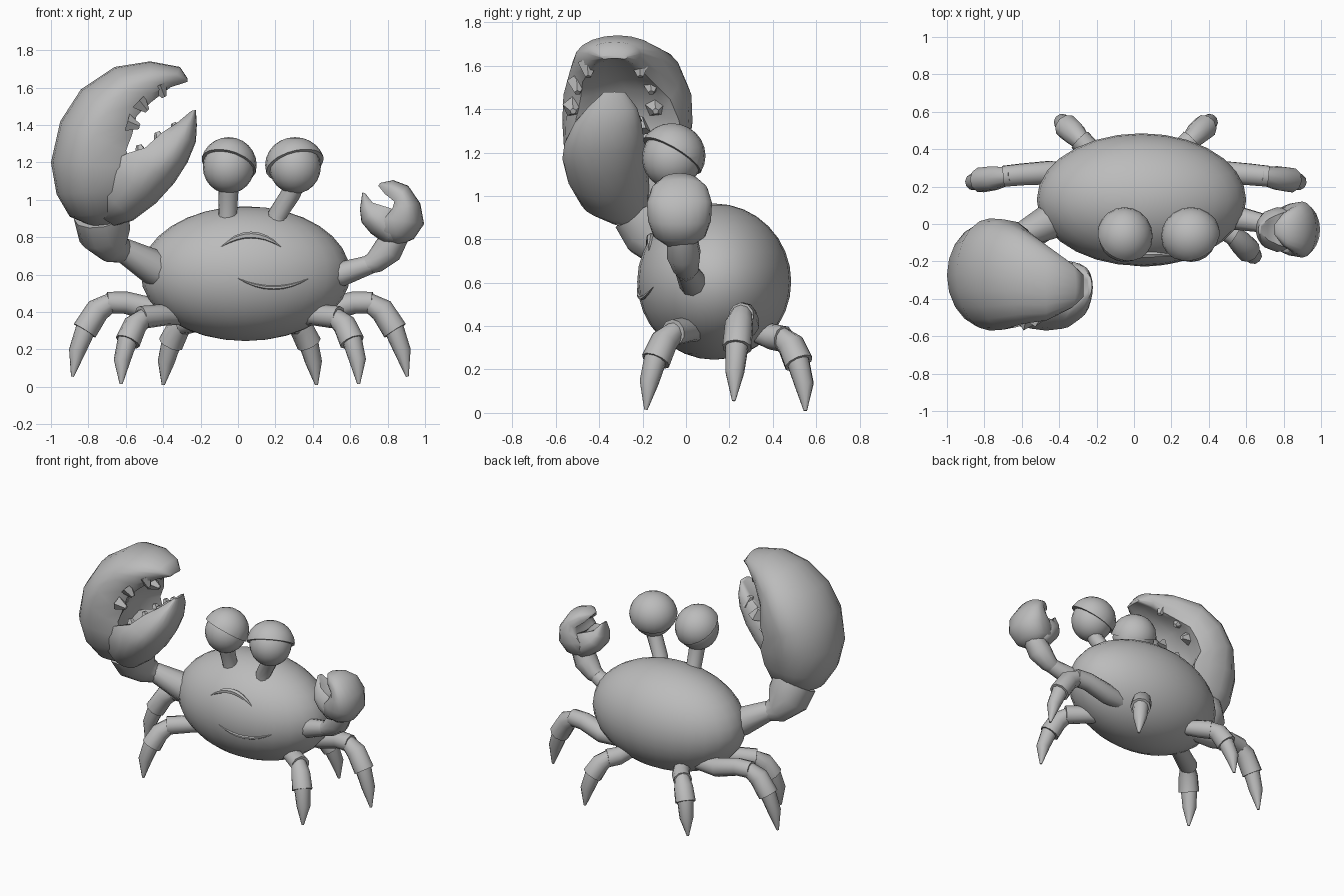
import bpy, bmesh, math
from mathutils import Vector, Matrix

if "Cube" in bpy.data.objects:
    bpy.data.objects.remove(bpy.data.objects["Cube"])

grey = bpy.data.materials.new("shell_grey")
grey.diffuse_color = (0.5, 0.5, 0.5, 1)
grey.use_nodes = True
grey.node_tree.nodes["Principled BSDF"].inputs["Base Color"].default_value = grey.diffuse_color


def finish(name, bm, angle=45):
    bmesh.ops.recalc_face_normals(bm, faces=bm.faces)
    me = bpy.data.meshes.new(name)
    bm.to_mesh(me)
    bm.free()
    me.materials.append(grey)
    ob = bpy.data.objects.new(name, me)
    bpy.context.collection.objects.link(ob)
    bpy.ops.object.select_all(action='DESELECT')
    ob.select_set(True)
    bpy.context.view_layer.objects.active = ob
    bpy.ops.object.shade_smooth_by_angle(angle=math.radians(angle))
    return ob


def skin(name, rings, angle=45):
    """Bridge equal rings of points into a closed solid."""
    bm = bmesh.new()
    loops = [[bm.verts.new(p) for p in r] for r in rings]
    n = len(loops[0])
    for a, b in zip(loops, loops[1:]):
        for i in range(n):
            j = (i + 1) % n
            bm.faces.new((a[i], a[j], b[j], b[i]))
    bm.faces.new(loops[0])
    bm.faces.new(loops[-1])
    return finish(name, bm, angle)


def limb(name, pts, sides=10):
    """Round tapering tube through (x, y, z, radius) points."""
    rings = []
    for i, p in enumerate(pts):
        d = Vector(pts[min(i + 1, len(pts) - 1)][:3]) - Vector(pts[max(i - 1, 0)][:3])
        u = d.cross(Vector((0.1, 1, 0.05))).normalized()
        v = d.cross(u).normalized()
        ang = [2 * math.pi * k / sides for k in range(sides)]
        rings.append([Vector(p[:3]) + p[3] * (u * math.cos(a) + v * math.sin(a)) for a in ang])
    return skin(name, rings)


def jaw(name, stations, dip, sides=20):
    """Claw half: (outer x, z, inner x, z, half depth, y) rings with a cupped inner side."""
    rings = []
    for ox, oz, ix, iz, h, y in stations:
        c = Vector(((ox + ix) / 2, y, (oz + iz) / 2))
        a = Vector((ox - ix, 0, oz - iz)) / 2
        ring = []
        for k in range(sides):
            t = 2 * math.pi * k / sides
            u = math.cos(t)
            if u < 0:
                u = -min(1, 1.8 * -u) + dip * u ** 4
            ring.append(c + a * u + Vector((0, h * math.sin(t), 0)))
        rings.append(ring)
    return skin(name, rings, 50)


def ball(name, c, r, cut=None, seg=20):
    bm = bmesh.new()
    bmesh.ops.create_uvsphere(bm, u_segments=seg, v_segments=seg // 2 + 2, radius=1)
    bmesh.ops.transform(bm, matrix=Matrix.Translation(c) @ Matrix.Diagonal((*r, 1)), verts=bm.verts)
    if cut:
        geom = bm.verts[:] + bm.edges[:] + bm.faces[:]
        res = bmesh.ops.bisect_plane(bm, geom=geom, plane_co=c, plane_no=cut, clear_inner=True)
        edges = [e for e in res['geom_cut'] if isinstance(e, bmesh.types.BMEdge)]
        bmesh.ops.edgeloop_fill(bm, edges=edges)
    return finish(name, bm)


# Body
BC, BR = Vector((0.04, 0.13, 0.605)), Vector((0.56, 0.355, 0.36))
ball("body", BC, BR, seg=28)


# Brow ridge and mouth crease following the front of the body
def face_ridge(name, x0, x1, z, bow, r):
    pts = []
    for k in range(9):
        t = k / 4 - 1
        x = (x0 + x1) / 2 + t * (x1 - x0) / 2
        zz = z + bow * (1 - t * t)
        s = 1 - ((x - BC.x) / BR.x) ** 2 - ((zz - BC.z) / BR.z) ** 2
        pts.append((x, BC.y - BR.y * math.sqrt(s), zz, r * (1.1 - t * t)))
    limb(name, pts, 6)


face_ridge("brow_ridge", -0.09, 0.23, 0.75, 0.06, 0.018)
face_ridge("mouth", 0.0, 0.38, 0.58, -0.05, 0.01)

# Eyes with stalks and sloping lids
for side, s, x, r, foot in (("left", 1, -0.05, 0.15, -0.055), ("right", -1, 0.305, 0.16, 0.21)):
    c = Vector((x, -0.065, 1.185))
    ball(side + "_eyeball", c - Vector((0, 0, 0.01)), (0.138, 0.138, 0.142))
    ball(side + "_eyelid", c, (r, 0.155, 0.15), cut=Vector((0.25 * s, 0.5, 0.83)))
    near = foot + (x - foot) * 0.75
    limb(side + "_eye_stalk", [(foot, 0.0, 0.86, 0.06), (foot, -0.01, 0.92, 0.05),
                               (near, -0.05, 1.03, 0.052), (x, -0.06, 1.1, 0.06)])

# Three jointed legs on each side
LEGS = {
    "front": [[(.25, .12, .38, .045), (.40, .02, .385, .058), (.53, -.06, .37, .062)],
              [(.50, -.04, .385, .045), (.56, -.10, .33, .064), (.60, -.14, .24, .068)],
              [(.595, -.135, .27, .055), (.63, -.17, .14, .045), (.635, -.185, .015, .008)]],
    "middle": [[(.26, .26, .40, .05), (.46, .275, .41, .065), (.61, .265, .45, .06), (.71, .255, .45, .058)],
               [(.66, .26, .47, .045), (.76, .245, .41, .066), (.83, .235, .30, .068)],
               [(.82, .235, .32, .055), (.87, .225, .19, .045), (.895, .22, .055, .008)]],
    "back": [[(.18, .28, .39, .045), (.25, .40, .35, .06), (.30, .45, .34, .062)],
             [(.28, .43, .36, .045), (.33, .485, .31, .064), (.37, .52, .23, .068)],
             [(.36, .51, .26, .055), (.395, .545, .13, .045), (.41, .55, .01, .008)]],
}
for name, parts in LEGS.items():
    for side, s in (("left", -1), ("right", 1)):
        for part, pts in zip(("thigh", "shin", "toe"), parts):
            limb(f"{side}_{name}_{part}", [(0.01 + s * x, y, z, r) for x, y, z, r in pts])

# Arms
limb("big_arm_lower", [(-.36, .04, .59, .09), (-.46, .01, .645, .095), (-.62, -.07, .735, .065)])
limb("big_arm_upper", [(-.60, -.06, .72, .06), (-.66, -.09, .74, .09),
                       (-.71, -.14, .82, .145), (-.73, -.19, .92, .15)], 11)
limb("small_arm_lower", [(.48, .04, .59, .07), (.56, .03, .605, .065), (.71, 0, .655, .05)])
limb("small_arm_upper", [(.68, 0, .645, .045), (.73, 0, .665, .06), (.80, -.01, .73, .08), (.85, -.02, .82, .07)])

# Big claw
jaw("big_claw", [
    (-.27, 1.65, -.27, 1.63, .06, -.33), (-.31, 1.71, -.36, 1.60, .12, -.33),
    (-.47, 1.74, -.46, 1.52, .2, -.315), (-.66, 1.71, -.54, 1.44, .255, -.28),
    (-.84, 1.59, -.56, 1.34, .295, -.27), (-.95, 1.42, -.59, 1.26, .3, -.27),
    (-1.0, 1.2, -.55, 1.17, .285, -.275), (-.97, 1.03, -.56, 1.05, .24, -.27),
    (-.90, .91, -.60, .93, .165, -.25), (-.78, .86, -.68, .87, .07, -.24)], 0.4)
jaw("big_claw_thumb", [
    (-.225, 1.48, -.25, 1.475, .05, -.33), (-.22, 1.40, -.33, 1.41, .115, -.34),
    (-.225, 1.31, -.41, 1.36, .155, -.36), (-.27, 1.2, -.50, 1.28, .185, -.375),
    (-.34, 1.09, -.60, 1.25, .195, -.375), (-.44, .98, -.70, 1.2, .19, -.36),
    (-.56, .89, -.76, 1.08, .16, -.33), (-.66, .86, -.80, .95, .09, -.28)], 0.3)

# Blunt teeth along both rims of the big claw
TEETH = [(-.33, 1.38, -.5, 1, .08), (-.42, 1.33, -.4, 1, .12), (-.52, 1.26, -.3, 1, .14),
         (-.41, 1.58, .5, -1, .12), (-.51, 1.50, .8, -.8, .17), (-.56, 1.40, 1, -.3, .19)]
for i, (x, z, dx, dz, h) in enumerate(TEETH):
    d = Vector((dx, 0, dz)).normalized() * 0.035
    for s in (-1, 1):
        p = Vector((x, -.33 + s * h, z))
        limb(f"tooth_{i}_{'front' if s < 0 else 'back'}", [(*(p - d), .05), (*(p + d), .015)], 5)

# Small claw
jaw("small_claw", [
    (.76, 1.09, .75, 1.075, .03, -.03), (.83, 1.105, .785, 1.03, .09, -.03),
    (.91, 1.075, .835, .99, .13, -.03), (.975, .98, .825, .955, .15, -.03),
    (.995, .87, .78, .90, .145, -.03), (.94, .79, .75, .84, .12, -.03),
    (.87, .76, .81, .77, .05, -.03)], 0.2)
jaw("small_claw_thumb", [
    (.665, 1.04, .68, 1.035, .025, -.03), (.652, .95, .72, .985, .07, -.03),
    (.66, .88, .77, .97, .1, -.03), (.71, .82, .82, .955, .12, -.03),
    (.78, .77, .85, .87, .11, -.03), (.85, .76, .87, .80, .05, -.03)], 0.15)
